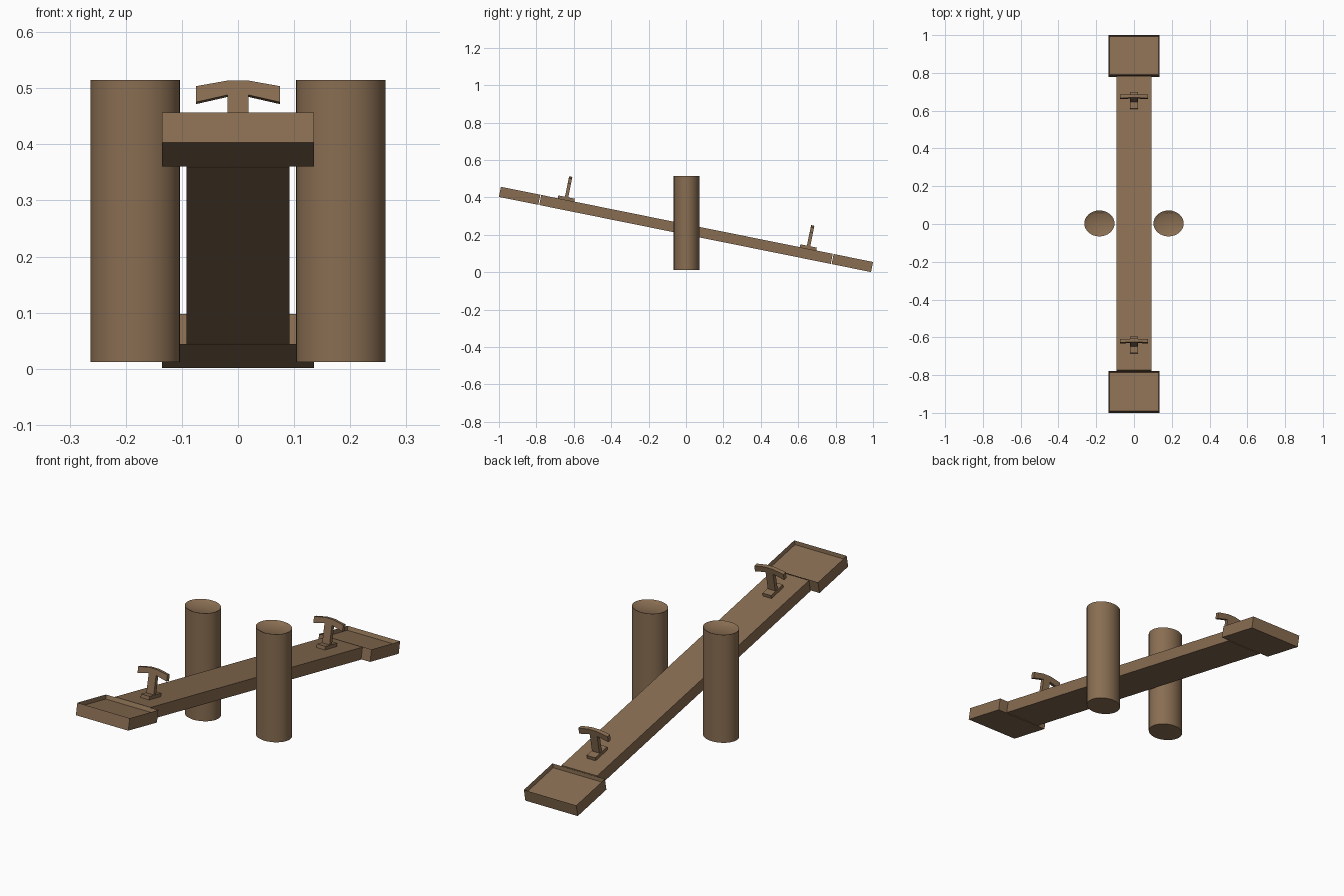
import bpy, bmesh, math
from mathutils import Matrix

cube = bpy.data.objects.get("Cube")
if cube:
    bpy.data.objects.remove(cube)

wood = bpy.data.materials.new("brown_wood")
wood.use_nodes = True
COLOUR = (0.25, 0.155, 0.085, 1)
wood.diffuse_color = COLOUR
wood.node_tree.nodes["Principled BSDF"].inputs["Base Color"].default_value = COLOUR

# The board's own frame: y along the board, z out of its top face
TILT = Matrix.Translation((0, 0, 0.229)) @ Matrix.Rotation(math.radians(-11.42), 4, 'X')
HALF = 0.0275      # half the board thickness
END = 1.015        # half the board length
SEAT = 0.80        # where the seats begin


def finish(name, bm, matrix=TILT):
    bmesh.ops.recalc_face_normals(bm, faces=bm.faces)
    mesh = bpy.data.meshes.new(name)
    bm.to_mesh(mesh)
    bm.free()
    mesh.materials.append(wood)
    obj = bpy.data.objects.new(name, mesh)
    bpy.context.collection.objects.link(obj)
    obj.matrix_world = matrix
    return obj


def box(low, high):
    bm = bmesh.new()
    bmesh.ops.create_cube(bm, size=1)
    for v in bm.verts:
        v.co = [(a + b) / 2 + c * (b - a) for a, b, c in zip(low, high, v.co)]
    return bm


def recess_top(bm, rim, depth):
    """Inset the top face and sink it."""
    top = max(bm.faces, key=lambda f: f.calc_center_median().z)
    bmesh.ops.inset_individual(bm, faces=[top], thickness=rim)
    for v in top.verts:
        v.co.z -= depth


for label, side in (("front", -1), ("back", 1)):
    def span(a, b):
        return sorted((a * side, b * side))

    # Half of the plank
    y0, y1 = span(0, SEAT - 0.005)
    finish(label + "_plank", box((-0.092, y0, -HALF), (0.092, y1, HALF)))

    # Tray seat with a thin rim
    y0, y1 = span(SEAT, END)
    seat = box((-0.135, y0, -HALF), (0.135, y1, HALF))
    bmesh.ops.recalc_face_normals(seat, faces=seat.faces)
    recess_top(seat, 0.006, 0.018)
    finish(label + "_seat", seat)

    # Handle foot and stem
    hy = 0.66 * side
    finish(label + "_handle_foot",
           box((-0.022, hy - 0.045, HALF), (0.022, hy + 0.045, 0.043)))
    finish(label + "_handle_stem",
           box((-0.019, hy - 0.009, 0.043), (0.019, hy + 0.009, 0.13)))

    # Arched grip, extruded from its outline
    arch = [(0.02, 0.155), (0.075, 0.145), (0.075, 0.116), (0.019, 0.129)]
    outline = arch + [(-x, z) for x, z in reversed(arch)]
    bm = bmesh.new()
    face = bm.faces.new([bm.verts.new((x, hy - 0.009, z)) for x, z in outline])
    grown = bmesh.ops.extrude_face_region(bm, geom=[face])["geom"]
    bmesh.ops.translate(bm, vec=(0, 0.018, 0),
                        verts=[g for g in grown if isinstance(g, bmesh.types.BMVert)])
    finish(label + "_handle_grip", bm)

# Oval posts with a recessed top
for label, side in (("left", 1), ("right", -1)):
    bm = bmesh.new()
    bmesh.ops.create_cone(bm, cap_ends=True, segments=32, radius1=0.08,
                          radius2=0.08, depth=0.503)
    recess_top(bm, 0.02, 0.01)
    bmesh.ops.scale(bm, vec=(1, 0.86, 1), verts=bm.verts)
    post = finish(label + "_post", bm, Matrix.Translation((0.183 * side, 0.003, 0.2635)))
    bpy.ops.object.select_all(action='DESELECT')
    post.select_set(True)
    bpy.context.view_layer.objects.active = post
    bpy.ops.object.shade_smooth_by_angle(angle=math.radians(30))
